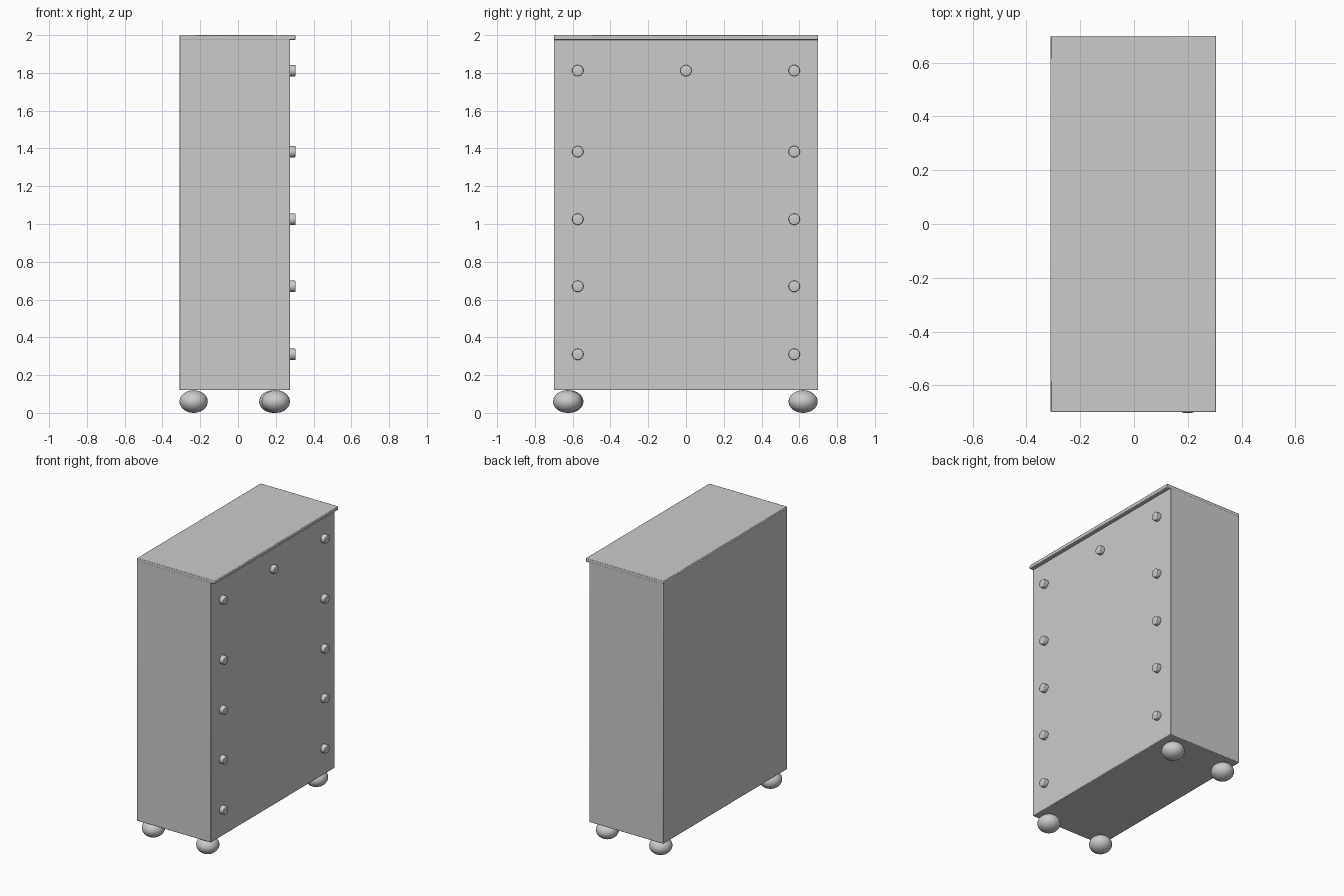
import bpy
from math import radians

cube = bpy.data.objects.get("Cube")
if cube:
    bpy.data.objects.remove(cube, do_unlink=True)

grey = bpy.data.materials.new("plain_grey")
grey.use_nodes = True
color = (0.6, 0.6, 0.6, 1)
grey.diffuse_color = color
grey.node_tree.nodes["Principled BSDF"].inputs["Base Color"].default_value = color


def finish(name):
    obj = bpy.context.object
    obj.name = name
    obj.data.materials.append(grey)
    return obj


def box(name, low, high, bevel):
    center = [(a + b) / 2 for a, b in zip(low, high)]
    bpy.ops.mesh.primitive_cube_add(size=1, location=center)
    obj = finish(name)
    obj.scale = [b - a for a, b in zip(low, high)]
    bpy.ops.object.transform_apply(location=False, rotation=False, scale=True)
    mod = obj.modifiers.new("soft_edges", "BEVEL")
    mod.width = bevel
    mod.segments = 2
    bpy.ops.object.shade_smooth_by_angle(angle=radians(40))


def knob(name, y, z):
    # Short peg on the drawer face with a softly rounded rim
    bpy.ops.mesh.primitive_cylinder_add(
        vertices=24, radius=0.03, depth=0.04,
        location=(0.285, y, z), rotation=(0, radians(90), 0))
    obj = finish(name)
    mod = obj.modifiers.new("rounded_rim", "BEVEL")
    mod.width = 0.004
    mod.segments = 2
    mod.limit_method = "ANGLE"
    bpy.ops.object.shade_smooth()


def foot(name, x, y):
    bpy.ops.mesh.primitive_uv_sphere_add(
        segments=32, ring_count=16, radius=1, location=(x, y, 0.06))
    obj = finish(name)
    obj.scale = (0.075, 0.077, 0.06)
    bpy.ops.object.shade_smooth()


# Cabinet and overhanging top
box("cabinet_body", (-0.31, -0.7, 0.12), (0.275, 0.7, 1.98), 0.004)
box("cabinet_top", (-0.31, -0.7, 1.975), (0.305, 0.7, 2.0), 0.004)

# Drawer knobs in two columns, plus one in the middle of the top row
for row, z in enumerate((0.31, 0.67, 1.025, 1.383, 1.812), 1):
    knob(f"front_knob_{row}", -0.573, z)
    knob(f"back_knob_{row}", 0.573, z)
knob("middle_knob", 0, 1.812)

# Flattened ball feet
foot("front_left_foot", 0.2, -0.627)
foot("front_right_foot", -0.235, -0.62)
foot("back_left_foot", 0.187, 0.62)
foot("back_right_foot", -0.235, 0.62)
